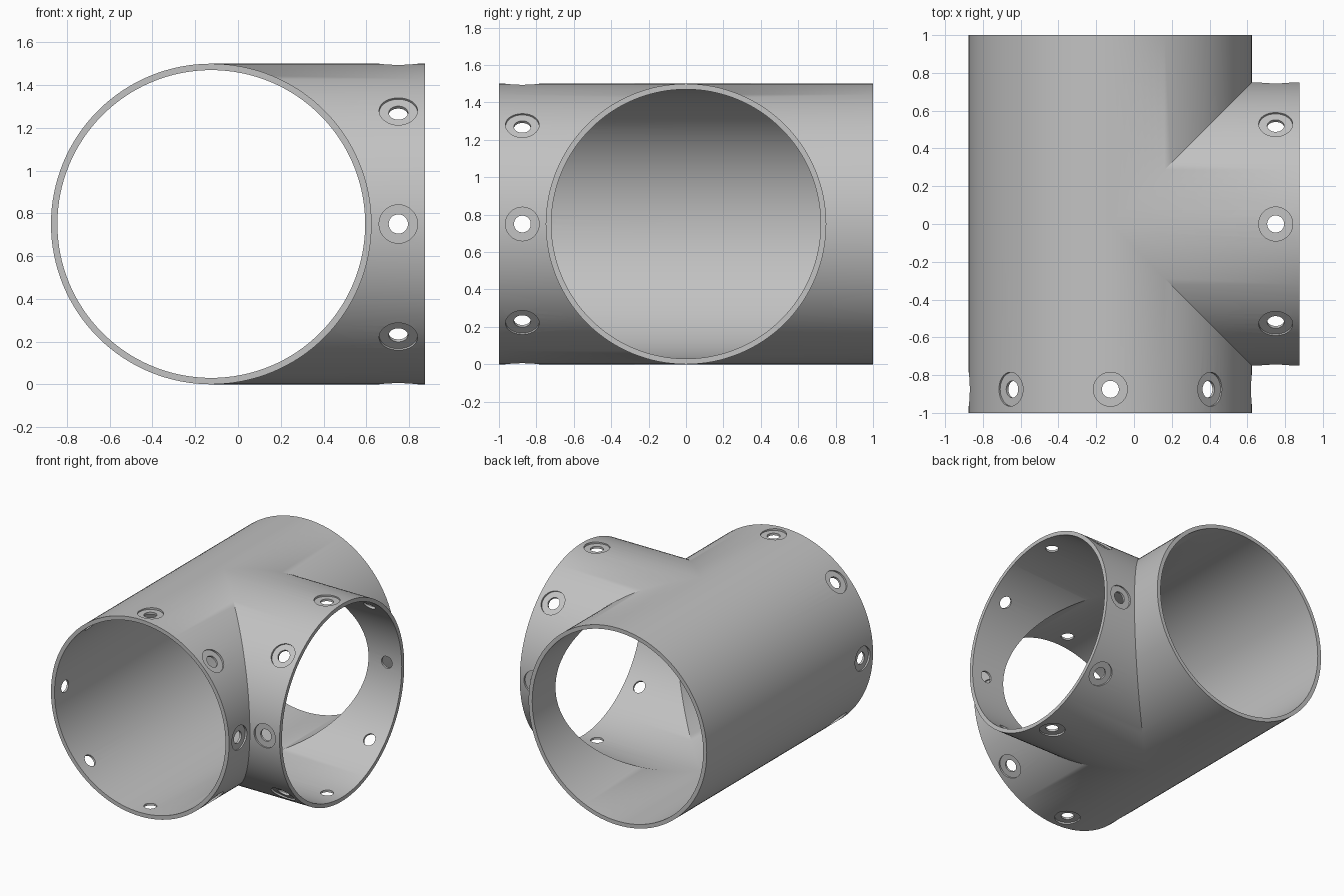
import bpy
import bmesh
from math import cos, sin, pi
from mathutils import Vector

cube = bpy.data.objects.get("Cube")
if cube:
    bpy.data.objects.remove(cube, do_unlink=True)

OUTER, INNER = 0.75, 0.72      # pipe radii
REACH = 1.0                    # distance from the joint to every open end
SEGMENTS = 128
CENTRE = Vector((-0.125, 0, 0.75))
HOLE_REACH = 0.875             # distance from the joint to the screw holes

grey = bpy.data.materials.new("plain grey")
grey.use_nodes = True
colour = (0.54, 0.54, 0.54, 1)
grey.diffuse_color = colour
grey.node_tree.nodes["Principled BSDF"].inputs["Base Color"].default_value = colour


def finish(bm, name):
    bmesh.ops.remove_doubles(bm, verts=bm.verts, dist=1e-5)
    bmesh.ops.recalc_face_normals(bm, faces=bm.faces)
    mesh = bpy.data.meshes.new(name)
    bm.to_mesh(mesh)
    bm.free()
    mesh.materials.append(grey)
    obj = bpy.data.objects.new(name, mesh)
    bpy.context.collection.objects.link(obj)
    return obj


def loft(bm, rings):
    """Join consecutive closed rings of points with faces, skipping collapsed corners."""
    for a, b in zip(rings, rings[1:]):
        for i in range(len(a)):
            j = (i + 1) % len(a)
            corners = []
            for p in (a[i], a[j], b[j], b[i]):
                if all((p - q).length > 1e-5 for q in corners):
                    corners.append(p)
            if len(corners) > 2:
                bm.faces.new([bm.verts.new(CENTRE + p) for p in corners])


def circle(radius, point):
    """Points for each angle, given a function of (cosine part, sine part)."""
    angles = [2 * pi * i / SEGMENTS for i in range(SEGMENTS)]
    return [Vector(point(radius * cos(t), radius * sin(t))) for t in angles]


# Tee body: three pipe arms mitred along the planes where they meet
bm = bmesh.new()
for side in (-1, 1):
    def run_end(c, s):
        return (c, side * REACH, s)

    def run_mitre(c, s):
        return (c, side * max(0, c), s)

    loft(bm, [circle(OUTER, run_mitre), circle(OUTER, run_end),
              circle(INNER, run_end), circle(INNER, run_mitre)])


def branch_end(c, s):
    return (REACH, c, s)


def branch_mitre(c, s):
    return (abs(c), c, s)


loft(bm, [circle(OUTER, branch_mitre), circle(OUTER, branch_end),
          circle(INNER, branch_end), circle(INNER, branch_mitre)])
pipe_tee = finish(bm, "pipe_tee")

# Stepped cutters: a wide shallow recess with a narrow through hole
HOLE_PROFILE = [(0.65, 0.045), (0.735, 0.045), (0.735, 0.09), (0.80, 0.09)]
bm = bmesh.new()
for axis in (Vector((0, -1, 0)), Vector((1, 0, 0))):
    across = Vector((0, 0, 1)).cross(axis)
    for k in range(8):
        angle = k * pi / 4
        out = across * cos(angle) + Vector((0, 0, sin(angle)))
        side = axis.cross(out)
        rings = []
        for height, radius in HOLE_PROFILE:
            rings.append([axis * HOLE_REACH + out * height
                          + (axis * cos(t) + side * sin(t)) * radius
                          for t in (2 * pi * i / 40 for i in range(40))])
        loft(bm, rings)
        for ring in (rings[0], rings[-1]):
            bm.faces.new([bm.verts.new(CENTRE + p) for p in ring])
cutter = finish(bm, "screw_hole_cutter")
cutter.hide_render = True

# Cut the screw holes
cut = pipe_tee.modifiers.new("screw holes", "BOOLEAN")
cut.operation = "DIFFERENCE"
cut.solver = "EXACT"
cut.object = cutter
for obj in bpy.context.selected_objects:
    obj.select_set(False)
bpy.context.view_layer.objects.active = pipe_tee
pipe_tee.select_set(True)
bpy.ops.object.modifier_apply(modifier=cut.name)
bpy.data.objects.remove(cutter, do_unlink=True)

# Smooth walls with crisp rims and joint
bpy.ops.object.shade_smooth_by_angle(angle=pi / 6)
